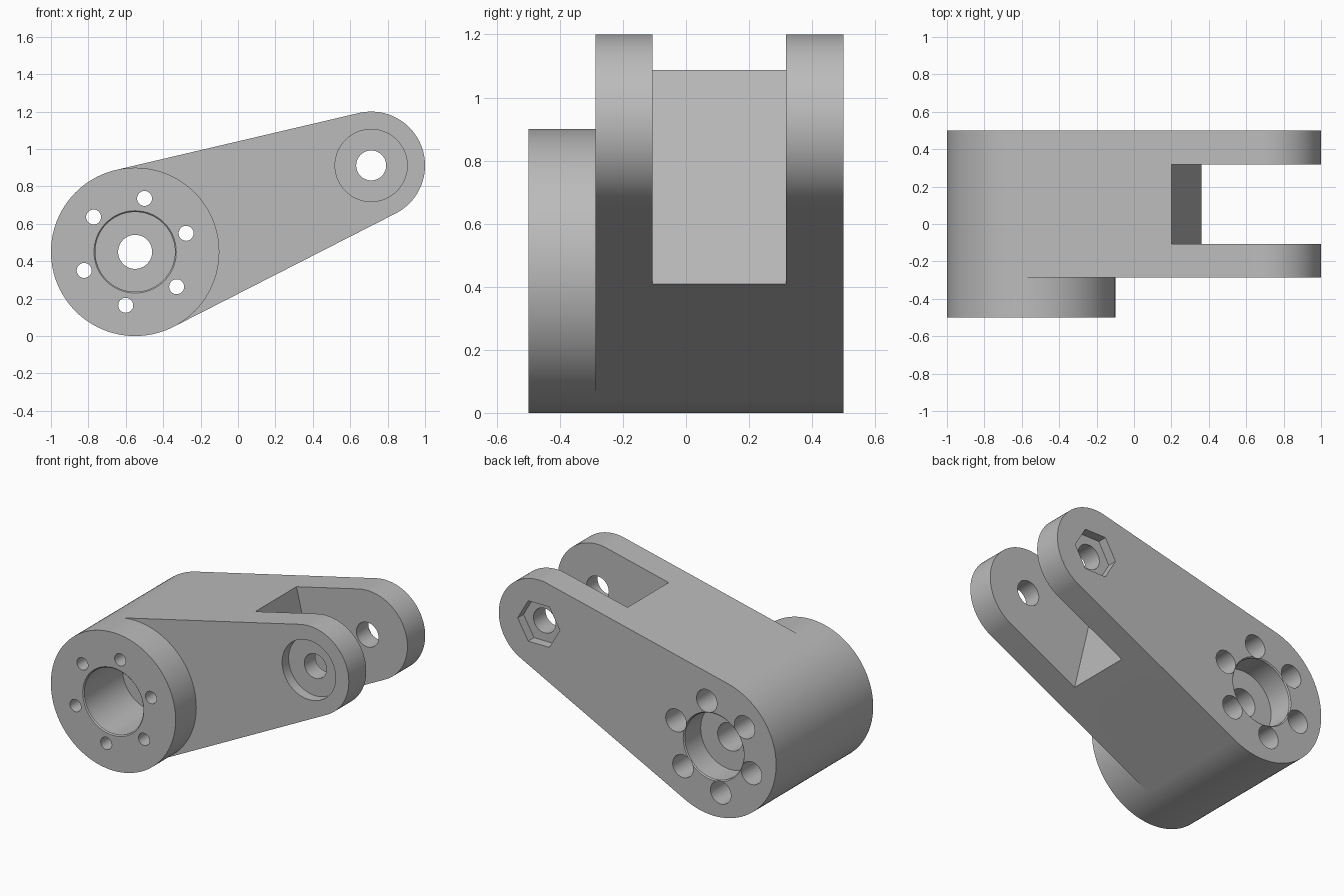
import bpy, bmesh
from math import sin, cos, radians, tau

if "Cube" in bpy.data.objects:
    bpy.data.objects.remove(bpy.data.objects["Cube"], do_unlink=True)

HUB = (-0.55, 0.45)      # large end centre (x, z)
PIN = (0.712, 0.912)     # fork end centre (x, z)
HUB_R, PIN_R = 0.45, 0.288

grey = bpy.data.materials.new("light_grey")
grey.use_nodes = True
grey.diffuse_color = (0.5, 0.5, 0.5, 1)
grey.node_tree.nodes["Principled BSDF"].inputs["Base Color"].default_value = (0.5, 0.5, 0.5, 1)


def finish(name, bm):
    bmesh.ops.recalc_face_normals(bm, faces=bm.faces)
    mesh = bpy.data.meshes.new(name)
    bm.to_mesh(mesh)
    bm.free()
    mesh.materials.append(grey)
    obj = bpy.data.objects.new(name, mesh)
    bpy.context.collection.objects.link(obj)
    return obj


def loft(name, rings):
    """Skin a stack of closed rings and cap both ends."""
    bm = bmesh.new()
    loops = [[bm.verts.new(p) for p in ring] for ring in rings]
    n = len(loops[0])
    for a, b in zip(loops, loops[1:]):
        for i in range(n):
            j = (i + 1) % n
            bm.faces.new((a[i], a[j], b[j], b[i]))
    bm.faces.new(loops[0])
    bm.faces.new(loops[-1])
    return finish(name, bm)


def prism(name, outline, y0, y1):
    return loft(name, [[(x, y, z) for x, z in outline] for y in (y0, y1)])


def turned(name, centre, profile, sides=72):
    """Stepped round about the y axis; profile holds (radius, y)."""
    return loft(name, [[(centre[0] + r * cos(tau * i / sides), y,
                         centre[1] + r * sin(tau * i / sides))
                        for i in range(sides)] for r, y in profile])


def arc(centre, r, start, stop):
    return [(centre[0] + r * cos(radians(a)), centre[1] + r * sin(radians(a)))
            for a in range(start, stop + 1, 3)]


def combine(body, tool, operation="DIFFERENCE"):
    tool.hide_render = True
    mod = body.modifiers.new(tool.name, "BOOLEAN")
    mod.operation, mod.object, mod.solver = operation, tool, "EXACT"
    bpy.context.view_layer.objects.active = body
    bpy.ops.object.modifier_apply(modifier=mod.name)
    bpy.data.objects.remove(tool, do_unlink=True)


# Tapered arm with tangent flanks, and the round boss on its front
arm = prism("clevis_arm", arc(HUB, HUB_R, 102, 297) + arc(PIN, PIN_R, -63, 102), -0.287, 0.5)
combine(arm, prism("boss", arc(HUB, HUB_R, 0, 357), -0.5, -0.287), "UNION")

# Fork slot, its end square to the upper flank
combine(arm, prism("fork_slot", [(0.15, 1.3), (0.41, 0.2), (1.2, 0.2), (1.2, 1.3)],
                   -0.107, 0.317))

# Hub: deep front bore, through hole and back recess, with chamfered rims
combine(arm, turned("hub_bore", HUB, [
    (0.23, -0.51), (0.213, -0.493), (0.213, -0.1), (0.091, -0.1),
    (0.091, 0.33), (0.213, 0.33), (0.213, 0.493), (0.23, 0.51)]))

# Ring of counterbored bolt holes
for k in range(6):
    a = radians(20 + 60 * k)
    centre = (HUB[0] + 0.29 * cos(a), HUB[1] + 0.29 * sin(a))
    combine(arm, turned("bolt_hole", centre, [
        (0.04, -0.55), (0.04, -0.28), (0.074, -0.28), (0.074, 0.55)], 40))

# Fork pin hole with round head recess in front and hex nut pocket behind
combine(arm, turned("pin_hole", PIN, [
    (0.193, -0.35), (0.193, -0.22), (0.08, -0.22), (0.08, 0.55)]))
combine(arm, turned("nut_pocket", PIN, [(0.152, 0.44), (0.152, 0.55)], 6))

bpy.ops.object.select_all(action="DESELECT")
arm.select_set(True)
bpy.context.view_layer.objects.active = arm
bpy.ops.object.shade_smooth_by_angle(angle=radians(30))
